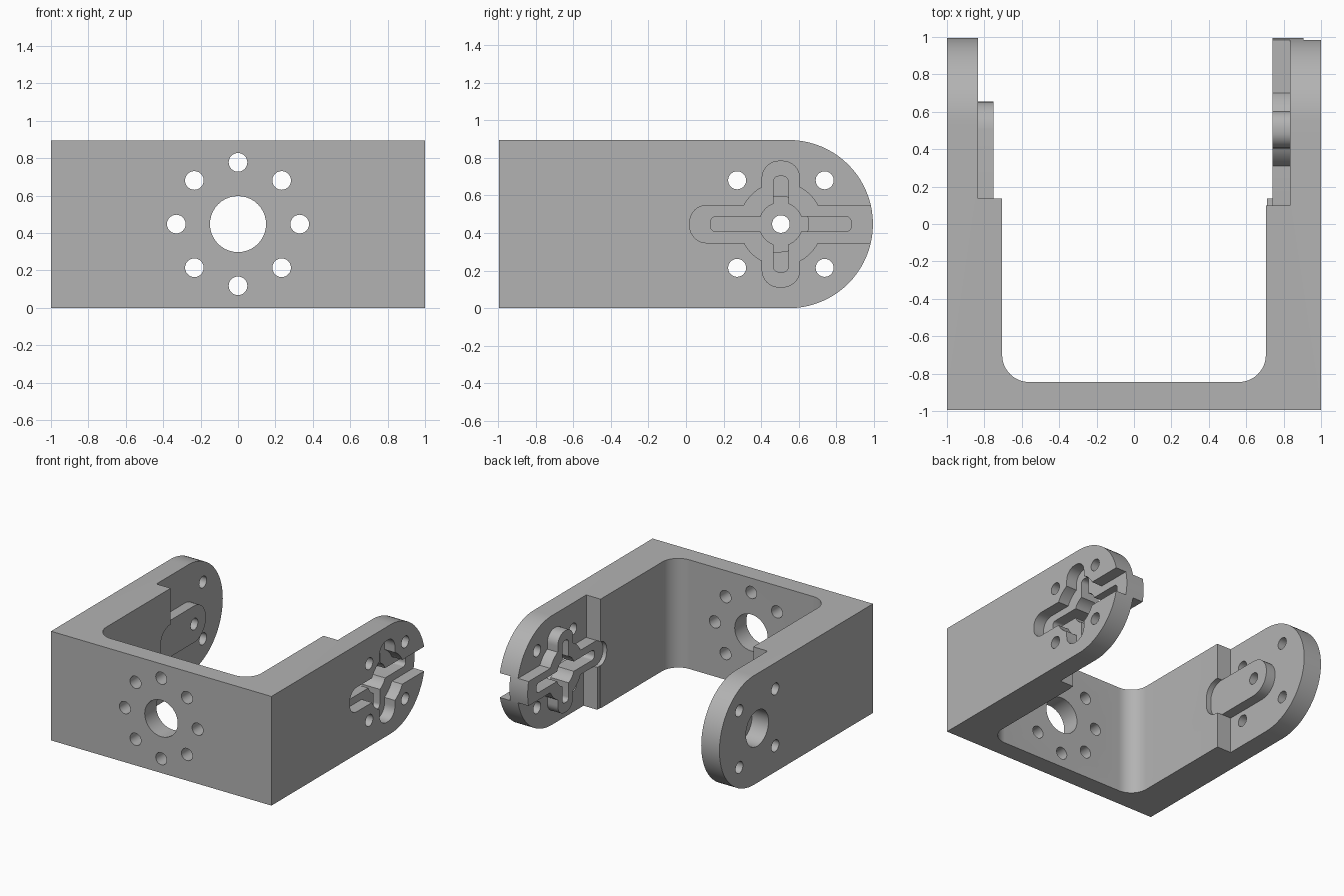
import bpy, bmesh
from math import pi, sin, cos, asin, sqrt

if "Cube" in bpy.data.objects:
    bpy.data.objects.remove(bpy.data.objects["Cube"])

H = 0.895            # bracket height
MID = H / 2
HUB = 0.505          # y of the pivot axis on both arms

grey = bpy.data.materials.new("bracket_grey")
grey.use_nodes = True
COLOUR = (0.45, 0.45, 0.45, 1)
grey.diffuse_color = COLOUR
grey.node_tree.nodes["Principled BSDF"].inputs["Base Color"].default_value = COLOUR


def arc(cx, cy, r, a, b, n=12):
    return [(cx + r * cos(a + (b - a) * i / n), cy + r * sin(a + (b - a) * i / n))
            for i in range(n + 1)]


def circle(cx, cy, r, n=40):
    return arc(cx, cy, r, 0, 2 * pi, n)[:-1]


def turn(points, a):
    return [(x * cos(a) - y * sin(a), x * sin(a) + y * cos(a)) for x, y in points]


def tip(length, w, c):
    """Rounded end of an arm pointing along +u."""
    lower = arc(length - c, c - w, c, -pi / 2, 0, 8)
    upper = arc(length - c, w - c, c, 0, pi / 2, 8)
    return lower + upper if w - c > 0.001 else lower + upper[1:]


def cross(lengths, w, r, c):
    """Four rounded arms joined by a round hub."""
    points, s, a = [], sqrt(r * r - w * w), asin(w / r)
    for i, length in enumerate(lengths):
        quarter = [(s, -w)] + tip(length, w, c) + arc(0, 0, r, a, pi / 2 - a, 8)[:-1]
        points += turn(quarter, i * pi / 2)
    return points


def at_hub(points):
    return [(HUB + u, MID + v) for u, v in points]


def prism(name, outline, axis, lo, hi):
    """Extrude a 2D outline along an axis: x takes (y, z), y takes (x, z), z takes (x, y)."""
    place = {"x": lambda u, v, t: (t, u, v),
             "y": lambda u, v, t: (u, t, v),
             "z": lambda u, v, t: (u, v, t)}[axis]
    bm = bmesh.new()
    bottom = [bm.verts.new(place(u, v, lo)) for u, v in outline]
    top = [bm.verts.new(place(u, v, hi)) for u, v in outline]
    bm.faces.new(bottom)
    bm.faces.new(top)
    n = len(outline)
    for i in range(n):
        j = (i + 1) % n
        bm.faces.new((bottom[i], bottom[j], top[j], top[i]))
    bmesh.ops.recalc_face_normals(bm, faces=bm.faces)
    mesh = bpy.data.meshes.new(name)
    bm.to_mesh(mesh)
    bm.free()
    mesh.materials.append(grey)
    obj = bpy.data.objects.new(name, mesh)
    bpy.context.collection.objects.link(obj)
    return obj


def combine(body, operation, outline, axis, lo, hi):
    tool = prism("tool", outline, axis, lo, hi)
    tool.hide_render = True
    mod = body.modifiers.new("shape", "BOOLEAN")
    mod.operation, mod.object, mod.solver = operation, tool, "EXACT"
    bpy.context.view_layer.objects.active = body
    bpy.ops.object.modifier_apply(modifier=mod.name)
    bpy.data.objects.remove(tool)


# U-shaped plan with thick arms that step down to thin plates
IN, THIN, BACK, R = 0.705, 0.835, -0.845, 0.145
plan = [(-1, -0.995), (1, -0.995), (1, 1.1), (THIN, 1.1), (THIN, 0.1), (IN, 0.1)]
plan += arc(IN - R, BACK + R, R, 0, -pi / 2)
plan += arc(R - IN, BACK + R, R, -pi / 2, -pi)
plan += [(-IN, 0.135), (-THIN, 0.135), (-THIN, 1.1), (-1, 1.1)]
bracket = prism("bracket", plan, "z", -0.1, 1)

# Raised pads on the inner faces of the arms
horn = at_hub(cross([0.8, 0.335, 0.485, 0.335], 0.1, 0.22, 0.09))
horn_slot = at_hub(cross([0.375, 0.255, 0.375, 0.255], 0.04, 0.115, 0.03))
pivot_pad = at_hub(tip(0.15, 0.15, 0.149) + turn(tip(0.5, 0.15, 0.12), pi))
ledge = [(0, -0.2), (0.135, -0.2), (0.135, MID), (0, MID)]
combine(bracket, "UNION", ledge, "x", 0.71, 0.87)
combine(bracket, "UNION", horn, "x", 0.72, 0.87)
combine(bracket, "UNION", pivot_pad, "x", -0.87, -0.73)

# Side silhouette with rounded arm ends
side = [(-1.2, 0)] + arc(0.995 - MID, MID, MID, -pi / 2, pi / 2, 40) + [(-1.2, H)]
combine(bracket, "INTERSECT", side, "x", -1.3, 1.3)

# Recesses of the pads into the thick arms
combine(bracket, "DIFFERENCE", horn, "x", 0.6, 0.74)
combine(bracket, "DIFFERENCE", pivot_pad, "x", -0.75, -0.6)

# Outer cross pocket, its through slot, and the pivot bore
combine(bracket, "DIFFERENCE", horn, "x", 0.905, 1.1)
combine(bracket, "DIFFERENCE", horn_slot, "x", 0.6, 1.1)
combine(bracket, "DIFFERENCE", circle(HUB, MID, 0.147), "x", -1.1, -0.85)
combine(bracket, "DIFFERENCE", circle(HUB, MID, 0.047, 24), "x", -1.1, -0.6)

# Screw holes through both arms
for sy in (-1, 1):
    for sz in (-1, 1):
        hole = circle(HUB + sy * 0.233, MID + sz * 0.233, 0.048, 24)
        combine(bracket, "DIFFERENCE", hole, "x", -1.2, 1.2)

# Front wall: large opening and ring of eight screw holes
combine(bracket, "DIFFERENCE", circle(0, MID, 0.15), "y", -1.2, -0.6)
for i in range(8):
    hole = circle(0.33 * cos(i * pi / 4), MID + 0.33 * sin(i * pi / 4), 0.05, 24)
    combine(bracket, "DIFFERENCE", hole, "y", -1.2, -0.6)

bpy.ops.object.select_all(action="DESELECT")
bracket.select_set(True)
bpy.context.view_layer.objects.active = bracket
bpy.ops.object.shade_smooth_by_angle(angle=pi / 6)
